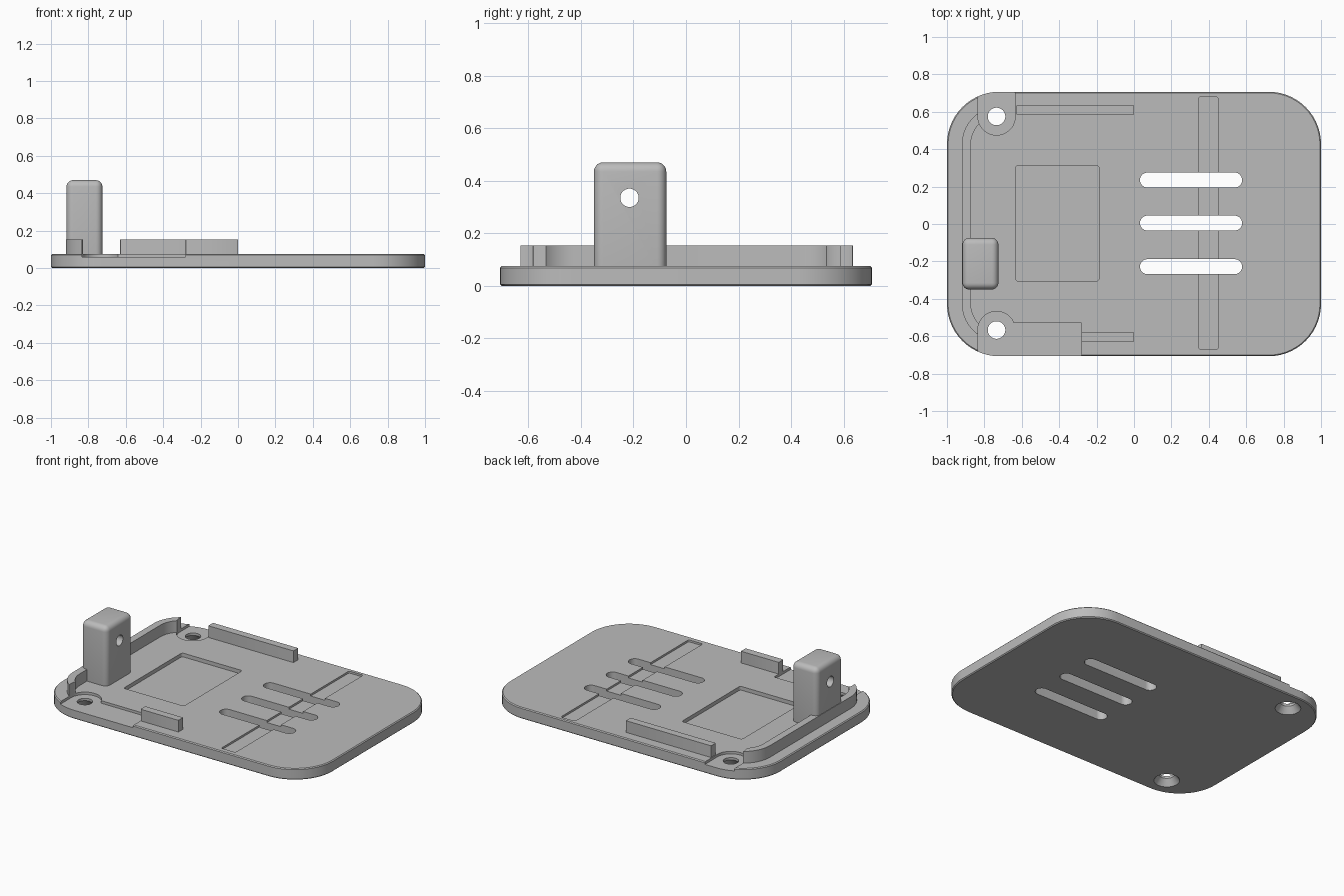
import bpy
import bmesh
from math import cos, sin, radians, pi

cube = bpy.data.objects.get("Cube")
if cube:
    bpy.data.objects.remove(cube, do_unlink=True)

grey = bpy.data.materials.new("plain grey")
grey.use_nodes = True
colour = (0.5, 0.5, 0.5, 1)
grey.diffuse_color = colour
grey.node_tree.nodes["Principled BSDF"].inputs["Base Color"].default_value = colour

TOP = 0.075       # top of the plate
RECESS = 0.058    # floor of the screw recesses
RAIL_TOP = 0.153  # top of the wall and rails


def arc(cx, cy, r, start, end, steps=14):
    angles = [radians(start + (end - start) * i / steps) for i in range(steps + 1)]
    return [(cx + r * cos(a), cy + r * sin(a)) for a in angles]


def rounded_rect(x0, x1, y0, y1, r, steps=14):
    return (arc(x1 - r, y1 - r, r, 0, 90, steps) + arc(x0 + r, y1 - r, r, 90, 180, steps)
            + arc(x0 + r, y0 + r, r, 180, 270, steps) + arc(x1 - r, y0 + r, r, 270, 360, steps))


def add_object(name, bm):
    bmesh.ops.recalc_face_normals(bm, faces=bm.faces)
    mesh = bpy.data.meshes.new(name)
    bm.to_mesh(mesh)
    bm.free()
    mesh.materials.append(grey)
    ob = bpy.data.objects.new(name, mesh)
    bpy.context.collection.objects.link(ob)
    return ob


def prism(name, outline, z0, z1):
    bm = bmesh.new()
    base = bm.faces.new([bm.verts.new((x, y, z0)) for x, y in outline])
    top = bmesh.ops.extrude_face_region(bm, geom=[base], use_keep_orig=True)["geom"]
    for v in top:
        if isinstance(v, bmesh.types.BMVert):
            v.co.z = z1
    bmesh.ops.remove_doubles(bm, verts=bm.verts, dist=0.0001)
    return add_object(name, bm)


def cone(name, r0, r1, depth, location, turn=0):
    bm = bmesh.new()
    bmesh.ops.create_cone(bm, cap_ends=True, segments=40, radius1=r0, radius2=r1, depth=depth)
    ob = add_object(name, bm)
    ob.location = location
    ob.rotation_euler.y = turn
    return ob


def apply_modifier(ob, mod):
    bpy.context.view_layer.objects.active = ob
    bpy.ops.object.modifier_apply(modifier=mod.name)


def bevel(ob, width, segments):
    mod = ob.modifiers.new("Bevel", "BEVEL")
    mod.width, mod.segments = width, segments
    mod.limit_method = "ANGLE"
    apply_modifier(ob, mod)


def cut(ob, cutter):
    mod = ob.modifiers.new("Cut", "BOOLEAN")
    mod.operation, mod.solver, mod.object = "DIFFERENCE", "EXACT", cutter
    apply_modifier(ob, mod)


# Base plate with softened rim
plate = prism("base_plate", rounded_rect(-1, 1, -0.707, 0.707, 0.28), 0, TOP)
bevel(plate, 0.006, 1)

# Recesses around the two screw holes, open to the plate edges
back_recess = prism("back_recess_cutter", [(-0.835, 0.8)]
                    + arc(-0.735, 0.575, 0.1, 180, 360, 24) + [(-0.635, 0.8)], RECESS, 0.3)
front_recess = prism("front_recess_cutter", [(-0.835, -0.8)]
                     + arc(-0.735, -0.567, 0.1, 180, 22, 24)
                     + [(-0.28, -0.53), (-0.28, -0.8)], RECESS, 0.3)
recesses = [back_recess, front_recess]
cutters = list(recesses)

# Shallow square pocket and cross groove
cutters.append(prism("pocket_cutter", rounded_rect(-0.633, -0.187, -0.305, 0.313, 0.015, 4), 0.05, 0.2))
cutters.append(prism("groove_cutter", rounded_rect(0.345, 0.45, -0.67, 0.68, 0.012, 4), 0.062, 0.2))

# Three through slots
for y in (-0.228, 0.005, 0.235):
    cutters.append(prism("slot_cutter", rounded_rect(0.032, 0.578, y - 0.04, y + 0.04, 0.0399), -0.1, 0.2))

# Countersunk screw holes
for y in (-0.567, 0.575):
    cutters.append(cone("hole_cutter", 0.047, 0.047, 0.4, (-0.735, y, 0)))
    cutters.append(cone("countersink_cutter", 0.085, 0.045, 0.055, (-0.735, y, 0.0175)))

for cutter in cutters:
    cut(plate, cutter)

# Curved end wall, trimmed by the screw recesses
outer = arc(-0.72, 0.427, 0.2, 120, 180) + arc(-0.72, -0.427, 0.2, 180, 240)
inner = arc(-0.72, -0.427, 0.152, 240, 180) + arc(-0.72, 0.427, 0.152, 180, 120)
wall = prism("end_wall", outer + inner, 0.07, RAIL_TOP)
for cutter in recesses:
    cut(wall, cutter)

# Side rails
back_rail = prism("back_rail", rounded_rect(-0.63, 0, 0.585, 0.635, 0.004, 2), 0.06, RAIL_TOP)
front_rail = prism("front_rail", rounded_rect(-0.28, 0, -0.63, -0.58, 0.004, 2), 0.06, RAIL_TOP)

# Upright rounded post with a cross hole
post = prism("upright_post", [(-0.917, -0.35), (-0.725, -0.35), (-0.725, -0.075), (-0.917, -0.075)], 0.025, 0.47)
bevel(post, 0.035, 6)
post_hole = cone("post_hole_cutter", 0.035, 0.035, 0.5, (-0.82, -0.215, 0.335), pi / 2)
bpy.context.view_layer.update()
cut(post, post_hole)
cutters.append(post_hole)

for cutter in cutters:
    bpy.data.objects.remove(cutter, do_unlink=True)

# Smooth the curves and keep the edges crisp
bpy.ops.object.select_all(action="DESELECT")
for ob in (plate, wall, back_rail, front_rail, post):
    ob.select_set(True)
bpy.context.view_layer.objects.active = plate
bpy.ops.object.shade_smooth_by_angle(angle=radians(25))
